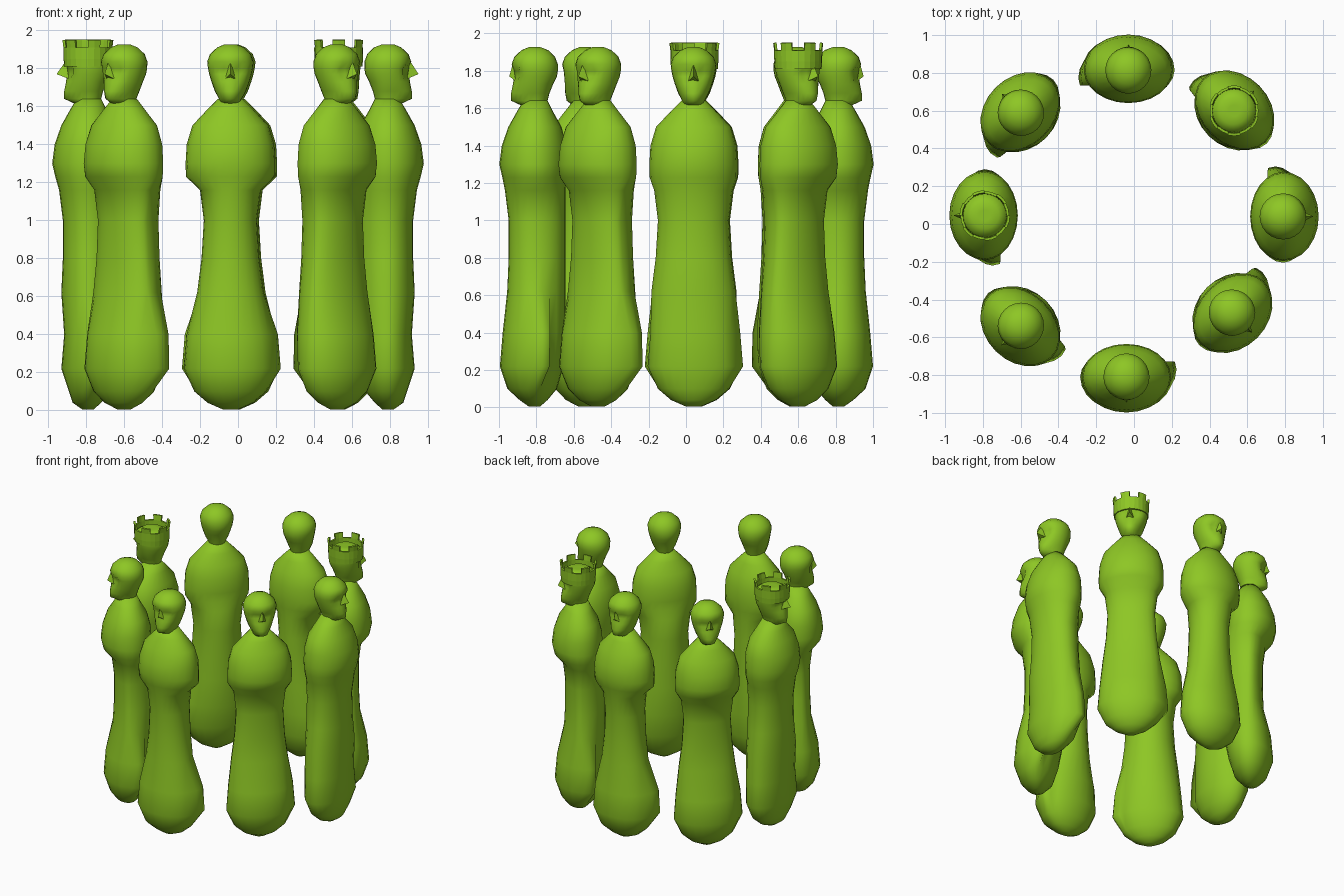
import bpy
import bmesh
from math import sin, cos, pi, radians

default_cube = bpy.data.objects.get("Cube")
if default_cube:
    bpy.data.objects.remove(default_cube, do_unlink=True)

green = bpy.data.materials.new("leaf_green")
green.use_nodes = True
green.diffuse_color = (0.27, 0.57, 0.018, 1)
green.node_tree.nodes["Principled BSDF"].inputs["Base Color"].default_value = green.diffuse_color

SEGMENTS = 24


# Cross-sections: height, half width, reach to the front, reach to the back
def robe_sections(waist, belly, rear, hem):
    return [
        (0.005, 0.04, 0.03, 0.03), (0.04, 0.12, 0.08, 0.07), (0.1, 0.19, hem - 0.04, 0.12),
        (0.22, 0.245, hem, 0.155), (0.4, 0.23, hem - 0.015, rear),
        (0.62, waist + 0.035, belly + 0.008, rear), (0.8, waist + 0.012, belly, rear),
        (1.0, waist, belly, rear), (1.16, waist + 0.02, belly + 0.02, rear),
        (1.23, 0.234, 0.172, 0.17), (1.3, 0.236, 0.188, 0.175), (1.4, 0.23, 0.175, 0.17),
        (1.5, 0.2, 0.14, 0.145), (1.58, 0.125, 0.095, 0.1), (1.64, 0.065, 0.06, 0.07),
    ]


HEAD = [
    (1.61, 0.06, 0.06, 0.06), (1.64, 0.06, 0.125, 0.07), (1.68, 0.082, 0.125, 0.08),
    (1.73, 0.1, 0.115, 0.1), (1.77, 0.112, 0.11, 0.12), (1.8, 0.118, 0.11, 0.125),
    (1.835, 0.122, 0.122, 0.125), (1.875, 0.108, 0.108, 0.11), (1.91, 0.07, 0.07, 0.075),
    (1.927, 0.03, 0.03, 0.03),
]


def place(name, bm, figure, smooth=True):
    """Turn a bmesh into an object standing at the figure's spot in the ring."""
    bmesh.ops.recalc_face_normals(bm, faces=bm.faces)
    for face in bm.faces:
        face.smooth = smooth
    mesh = bpy.data.meshes.new(name)
    bm.to_mesh(mesh)
    bm.free()
    mesh.materials.append(green)
    obj = bpy.data.objects.new(f"{figure['side']}_{name}", mesh)
    bpy.context.collection.objects.link(obj)
    obj.location = (figure["x"], figure["y"], 0)
    obj.rotation_euler.z = radians(figure["turn"])
    return obj


def loft(sections, shape):
    """Bridge closed rings of points and cap both ends."""
    bm = bmesh.new()
    rings = []
    for section in sections:
        rings.append([bm.verts.new(shape(section, 2 * pi * i / SEGMENTS))
                      for i in range(SEGMENTS)])
    for low, high in zip(rings, rings[1:]):
        for i in range(SEGMENTS):
            j = (i + 1) % SEGMENTS
            bm.faces.new((low[i], low[j], high[j], high[i]))
    bm.faces.new(rings[0])
    bm.faces.new(rings[-1])
    return bm


def oval_point(section, angle):
    z, half, front, back = section
    return half * cos(angle), sin(angle) * (front if sin(angle) < 0 else back), z


def robe_point(section, angle):
    x, y, z = oval_point(section, angle)
    # pointed fold of cloth at the left side of the hem
    if 0.2 < z < 0.45 and cos(angle) > 0.95:
        x += 0.02
        y += 0.04
    return x, y, z


def head_point(section, angle):
    x, y, z = oval_point(section, angle)
    # hollow eye sockets either side of the nose
    if 1.76 < z < 1.82 and sin(angle) < -0.8 and abs(cos(angle)) > 0.2:
        y *= 0.86
    return x, y, z


def make_nose(length, figure):
    bm = bmesh.new()
    bridge = bm.verts.new((0, -0.115, 1.84))
    tip = bm.verts.new((0, -length, 1.77))
    left = bm.verts.new((0.028, -0.1, 1.745))
    right = bm.verts.new((-0.028, -0.1, 1.745))
    for corners in ((bridge, tip, left), (bridge, right, tip),
                    (tip, right, left), (bridge, left, right)):
        bm.faces.new(corners)
    place("nose", bm, figure, smooth=False)


def make_crown(figure):
    bm = bmesh.new()
    heights = ((1.81, 0.118), (1.85, 0.121), (1.91, 0.122), (1.95, 0.127))
    rings = [[bm.verts.new((r * cos(2 * pi * i / SEGMENTS), r * sin(2 * pi * i / SEGMENTS), z))
              for i in range(SEGMENTS)] for z, r in heights]
    for level in range(len(rings) - 1):
        for i in range(SEGMENTS):
            # the top row keeps only the raised battlements
            if level == 2 and i % 4 > 1:
                continue
            j = (i + 1) % SEGMENTS
            bm.faces.new((rings[level][i], rings[level][j],
                          rings[level + 1][j], rings[level + 1][i]))
    loose = [v for v in bm.verts if not v.link_faces]
    bmesh.ops.delete(bm, geom=loose, context="VERTS")
    crown = place("crown", bm, figure, smooth=False)
    wall = crown.modifiers.new("wall", "SOLIDIFY")
    wall.thickness = 0.014
    wall.offset = 0


def make_figure(side, x, y, turn, build, nose, crowned=False):
    figure = {"side": side, "x": x, "y": y, "turn": turn}
    place("robe", loft(robe_sections(*build), robe_point), figure)
    skull = [(min(z, 1.9) if crowned else z, *rest) for z, *rest in HEAD]
    place("head", loft(skull, head_point), figure)
    make_nose(nose, figure)
    if crowned:
        make_crown(figure)


# Robe builds: waist half width, belly reach, rear reach, hem reach
SLENDER = (0.14, 0.138, 0.165, 0.185)
STRAIGHT = (0.19, 0.132, 0.165, 0.14)
LEANING = (0.172, 0.09, 0.19, 0.165)

# Ring of eight figures, all facing outward
make_figure("front", -0.04, -0.81, 0, SLENDER, 0.135)
make_figure("front_left", 0.52, -0.47, 45, LEANING, 0.15)
make_figure("left", 0.79, 0.04, 90, STRAIGHT, 0.16)
make_figure("back_left", 0.53, 0.6, 135, LEANING, 0.15, crowned=True)
make_figure("back", -0.03, 0.815, 180, SLENDER, 0.135)
make_figure("back_right", -0.6, 0.59, 225, LEANING, 0.14)
make_figure("right", -0.79, 0.045, 270, STRAIGHT, 0.165, crowned=True)
make_figure("front_right", -0.6, -0.54, 315, LEANING, 0.145)
